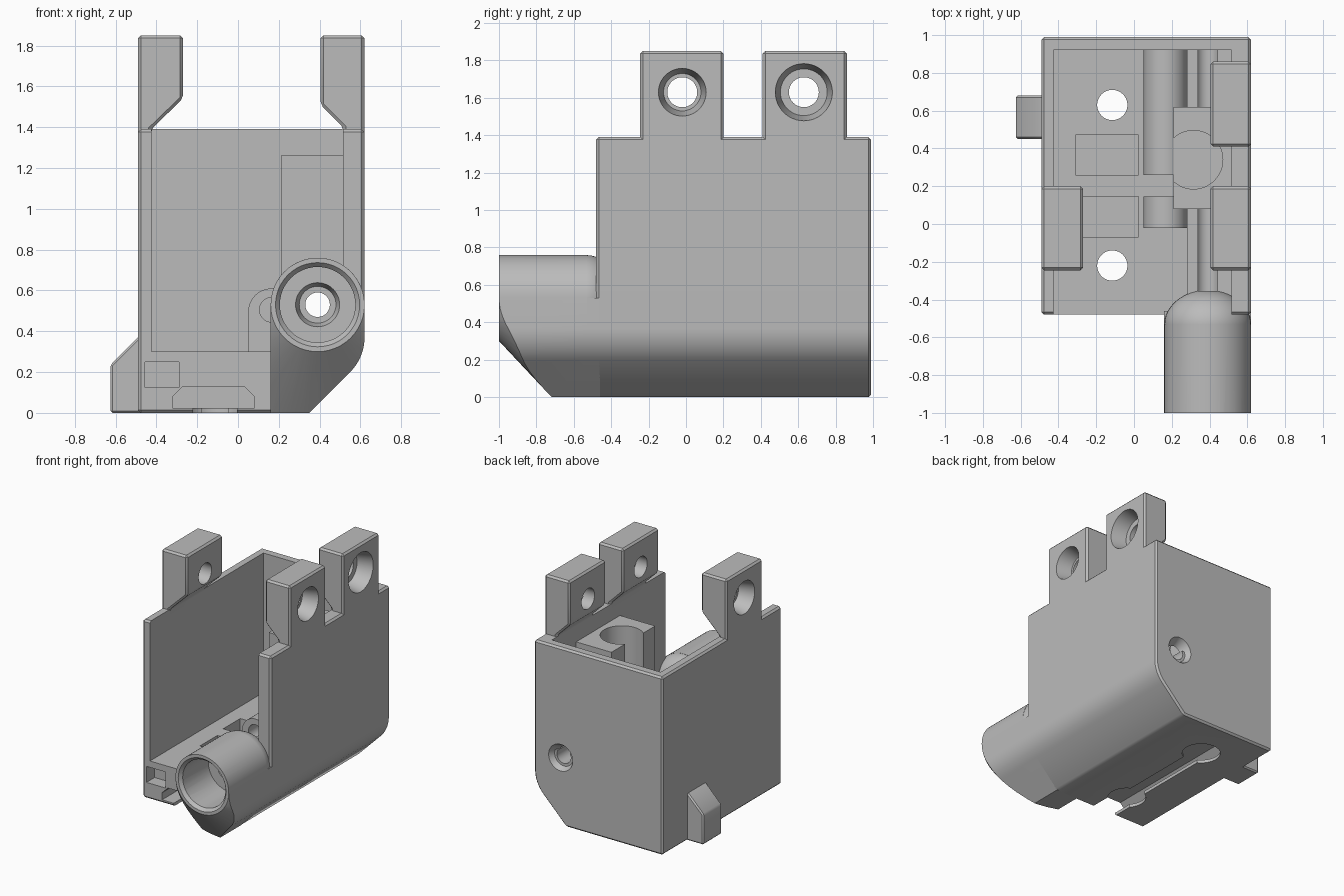
import bpy, bmesh
from math import sin, cos, radians, pi
from mathutils import Matrix, Vector

old = bpy.data.objects.get("Cube")
if old:
    bpy.data.objects.remove(old)

grey = bpy.data.materials.new("plain grey")
grey.use_nodes = True
grey.diffuse_color = (0.5, 0.5, 0.5, 1)
grey.node_tree.nodes["Principled BSDF"].inputs["Base Color"].default_value = (0.5, 0.5, 0.5, 1)


def finish(bm, name):
    bmesh.ops.recalc_face_normals(bm, faces=bm.faces)
    mesh = bpy.data.meshes.new(name)
    bm.to_mesh(mesh)
    bm.free()
    mesh.materials.append(grey)
    ob = bpy.data.objects.new(name, mesh)
    bpy.context.collection.objects.link(ob)
    return ob


def arc(cx, cy, r, a0, a1, n=10):
    angles = [radians(a0 + (a1 - a0) * i / n) for i in range(n + 1)]
    return [(cx + r * cos(a), cy + r * sin(a)) for a in angles]


def prism(name, points, lo, hi, axis="Y"):
    """Extrude an xz outline along y, or an xy outline along z."""
    bm = bmesh.new()
    place = (lambda p: (p[0], lo, p[1])) if axis == "Y" else (lambda p: (p[0], p[1], lo))
    face = bm.faces.new([bm.verts.new(place(p)) for p in points])
    out = bmesh.ops.extrude_face_region(bm, geom=[face])
    move = Vector((0, hi - lo, 0)) if axis == "Y" else Vector((0, 0, hi - lo))
    bmesh.ops.translate(bm, vec=move, verts=[v for v in out["geom"] if isinstance(v, bmesh.types.BMVert)])
    return finish(bm, name)


def box(name, x0, x1, y0, y1, z0, z1):
    return prism(name, [(x0, z0), (x1, z0), (x1, z1), (x0, z1)], y0, y1)


def rod(name, axis, a, b, u, v, r0, r1=None):
    """Cylinder or cone from a to b along an axis; u, v are the other coordinates in order."""
    bm = bmesh.new()
    bmesh.ops.create_cone(bm, cap_ends=True, segments=48, radius1=r0,
                          radius2=r0 if r1 is None else r1, depth=b - a)
    mid = (a + b) / 2
    turn, spot = {
        "X": (Matrix.Rotation(pi / 2, 4, "Y"), (mid, u, v)),
        "Y": (Matrix.Rotation(-pi / 2, 4, "X"), (u, mid, v)),
        "Z": (Matrix.Identity(4), (u, v, mid)),
    }[axis]
    bmesh.ops.transform(bm, matrix=Matrix.Translation(spot) @ turn, verts=bm.verts)
    return finish(bm, name)


def apply(ob, mod):
    bpy.context.view_layer.objects.active = ob
    bpy.ops.object.modifier_apply(modifier=mod.name)


def boolean(ob, cutters, mode="DIFFERENCE"):
    for c in cutters:
        mod = ob.modifiers.new("cut", "BOOLEAN")
        mod.operation, mod.solver, mod.object = mode, "EXACT", c
        apply(ob, mod)
        bpy.data.objects.remove(c)


def bevel(ob, width=0.014):
    mod = ob.modifiers.new("edge", "BEVEL")
    mod.width, mod.segments, mod.limit_method = width, 1, "ANGLE"
    apply(ob, mod)


TX, TZ, TR = 0.39, 0.53, 0.23          # tube axis and radius
lower_curve = arc(0.38, 0.37, 0.24, -45, 0)


def bore():
    return rod("bore", "Y", -1.2, 1.2, TX, TZ, 0.06)


# Open housing with a chamfered lower side
housing = prism("housing", [(-0.49, 0), (0.35, 0)] + lower_curve + [(0.62, 1.39), (-0.49, 1.39)], -0.48, 0.99)
bevel(housing)
boolean(housing, [
    box("cavity", -0.425, 0.515, -0.7, 0.92, 0.3, 1.6),
    bore(),
    rod("countersink", "Y", 0.9, 1.0, TX, TZ, 0.05, 0.11),
    box("front_pocket", -0.455, -0.29, -0.6, -0.38, 0.125, 0.25),
    box("floor_recess_a", -0.31, 0.025, 0.26, 0.47, 0.2, 0.4),
    box("floor_recess_b", -0.28, 0.025, -0.07, 0.145, 0.2, 0.4),
    prism("slide_channel", [(-0.32, 0.025), (0.08, 0.025), (0.08, 0.08), (0.03, 0.13),
                            (-0.27, 0.13), (-0.32, 0.08)], -0.6, 0.78),
    box("slide_slot", -0.18, -0.05, -0.25, 0.63, -0.1, 0.05),
    box("slide_mouth", -0.22, -0.005, -0.6, -0.3, -0.1, 0.05),
])
for y in (-0.22, 0.63):
    boolean(housing, [rod("keyhole", "Z", -0.1, 0.06, -0.115, y, 0.14),
                      rod("screw_hole", "Z", -0.2, 0.5, -0.115, y, 0.08)])

# Raised ledge beside the right wall, flared toward the tube
ledge = prism("side_ledge", [(0.55, 0.95), (0.28, 0.95)] + arc(0.18, -0.38, 0.1, 0, -90)
              + [(0.55, -0.478)], 0.23, 0.56, "Z")
boolean(ledge, [bore()])

# Front tube: rounded outline trimmed by a cone, with a stepped bore
tube = prism("front_tube", [(0.16, 0), (0.35, 0)] + lower_curve + arc(TX, TZ, TR, 0, 180, 32), -1, -0.53)
foot = prism("tube_foot", [(0.16, 0), (0.35, 0)] + lower_curve
             + [(0.62, 0.53), (0.16, 0.53)], -0.535, -0.46)
boolean(tube, [rod("trim", "Y", -1, -0.4, TX, TZ, TR, TR + 0.64)], "INTERSECT")

bm = bmesh.new()
bmesh.ops.create_uvsphere(bm, u_segments=48, v_segments=24, radius=TR - 0.001)
bmesh.ops.transform(bm, matrix=Matrix.Translation((TX, -0.532, TZ)) @ Matrix.Diagonal((1, 0.8, 1, 1)),
                    verts=bm.verts)
dome = finish(bm, "tube_dome")
for part in (tube, dome):
    boolean(part, [
        rod("wide_bore", "Y", -1.1, -0.66, TX, TZ, 0.185),
        rod("step_bore", "Y", -0.7, -0.6, TX, TZ, 0.12, 0.09),
        bore(),
    ])
boolean(foot, [bore()])
boolean(tube, [rod("rim", "Y", -1.01, -0.97, TX, TZ, 0.215, 0.18)])

# Upright column with an open round channel
column = box("column", 0.21, 0.53, 0.08, 0.62, 0.29, 1.26)
boolean(column, [rod("channel", "Z", 0.6, 1.4, 0.315, 0.34, 0.155), bore()])

# Arched guides on the floor
for name, y0, y1 in (("front_guide", -0.02, 0.145), ("rear_guide", 0.26, 0.93)):
    guide = prism(name, [(0.05, 0.28), (0.28, 0.28)] + arc(0.165, 0.495, 0.115, 0, 180, 24), y0, y1)
    boolean(guide, [rod("guide_hole", "Y", y0 - 0.1, y1 - 0.04, 0.165, 0.505, 0.06)])

# Hinge tabs on the wall tops
right_tab = [(0.62, 1.25), (0.62, 1.85), (0.405, 1.85), (0.405, 1.51), (0.515, 1.4), (0.515, 1.25)]
left_tab = [(-0.49, 1.25), (-0.49, 1.85), (-0.27, 1.85), (-0.27, 1.54), (-0.425, 1.39), (-0.425, 1.25)]
for name, outline, y0, y1, hole_y, r in (
        ("right_front_tab", right_tab, -0.245, 0.2, -0.02, 0.13),
        ("right_rear_tab", right_tab, 0.41, 0.86, 0.63, 0.155),
        ("left_tab", left_tab, -0.245, 0.2, -0.02, 0.13)):
    tab = prism(name, outline, y0, y1)
    bevel(tab)
    if outline is right_tab:
        seat = rod("seat", "X", 0.5, 0.63, hole_y, 1.63, r - 0.03, r)
    else:
        seat = rod("seat", "X", -0.5, -0.37, hole_y, 1.63, r, r - 0.03)
    boolean(tab, [seat, rod("pin_hole", "X", -0.8, 0.8, hole_y, 1.63, 0.08)])

# Side lug
lug = prism("side_lug", [(-0.45, 0), (-0.625, 0), (-0.625, 0.235), (-0.485, 0.375), (-0.45, 0.375)], 0.45, 0.68)
bevel(lug, 0.01)

for ob in bpy.context.scene.objects:
    if ob.type == "MESH":
        bpy.ops.object.select_all(action="DESELECT")
        ob.select_set(True)
        bpy.context.view_layer.objects.active = ob
        bpy.ops.object.shade_smooth_by_angle(angle=radians(25))
